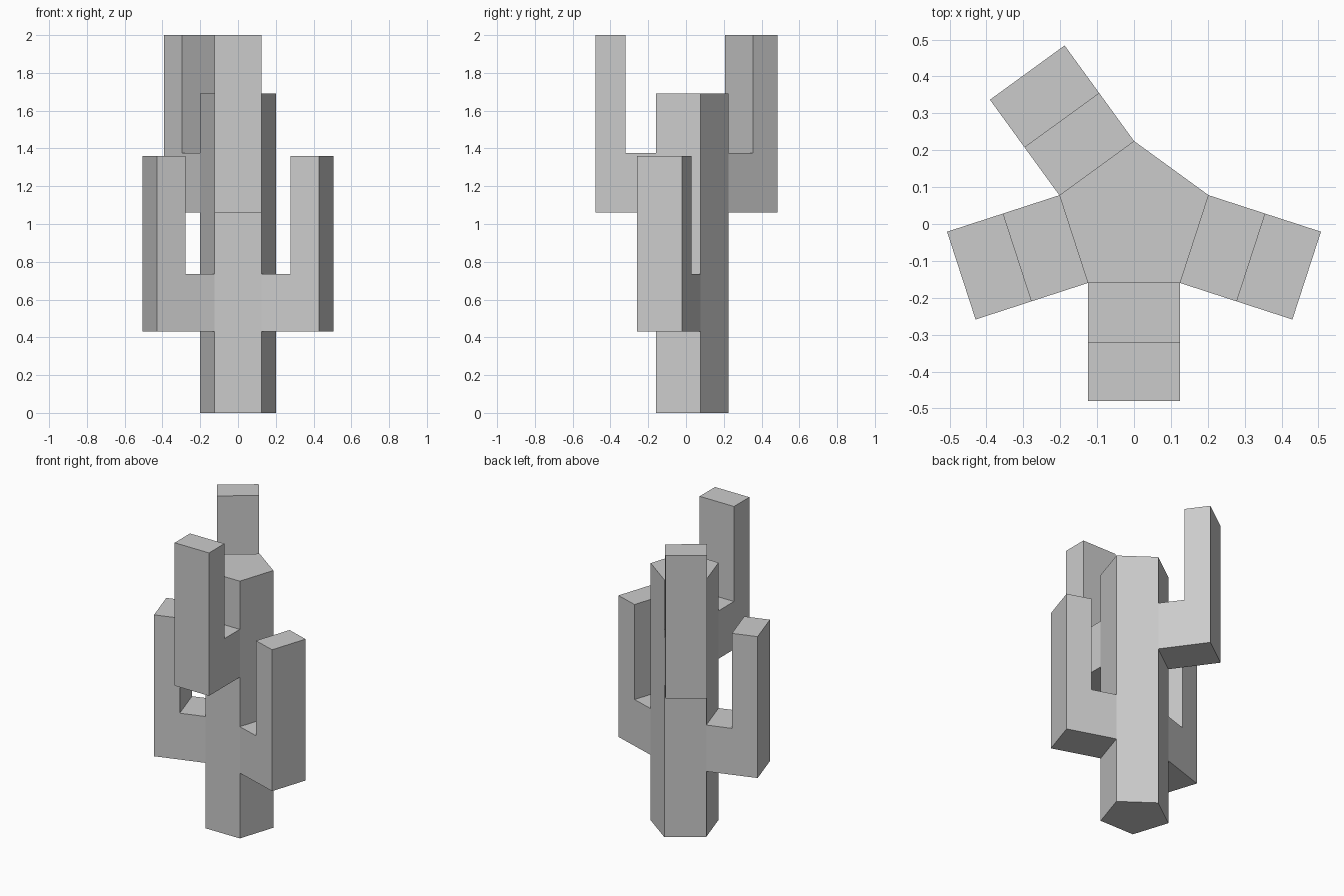
import bpy, bmesh
from math import radians, cos, sin
from mathutils import Vector

if "Cube" in bpy.data.objects:
    bpy.data.objects.remove(bpy.data.objects["Cube"])

R, CY = 0.2128, 0.0122            # pentagon radius and centre offset
LEVELS = [0.43, 0.735, 1.06, 1.375, 1.692]
ARM_STEP = 0.16

bm = bmesh.new()


def extrude(face, vec):
    new = bmesh.ops.extrude_discrete_faces(bm, faces=[face])["faces"][0]
    bmesh.ops.translate(bm, verts=new.verts[:], vec=vec)
    bm.normal_update()
    return new


# five-sided trunk, cut into rings where the arms branch off
base = [bm.verts.new((R * cos(radians(90 + 72 * i)), CY + R * sin(radians(90 + 72 * i)), 0))
        for i in range(5)]
cap = bm.faces.new(base)
z = 0
for level in LEVELS:
    cap = extrude(cap, Vector((0, 0, level - z)))
    z = level
bm.faces.new(base[::-1])
bm.normal_update()


# arm: two steps outward, then the outer top face goes up
def arm(angle, low, high, top):
    out = Vector((cos(radians(angle)), sin(radians(angle)), 0))
    face = next(f for f in bm.faces if f.normal.dot(out) > 0.99
                and abs(f.calc_center_median().z - (low + high) / 2) < 0.01)
    for _ in range(2):
        face = extrude(face, out * ARM_STEP)
    upper = next(f for e in face.edges for f in e.link_faces if f.normal.z > 0.9)
    extrude(upper, Vector((0, 0, top - high)))


for angle in (198, 342):          # lower left and right arms
    arm(angle, 0.43, 0.735, 1.36)
for angle in (270, 126):          # upper front and back arms
    arm(angle, 1.06, 1.375, 2.0)

bmesh.ops.recalc_face_normals(bm, faces=bm.faces[:])
mesh = bpy.data.meshes.new("cactus")
bm.to_mesh(mesh)
bm.free()
bpy.context.collection.objects.link(bpy.data.objects.new("cactus", mesh))
